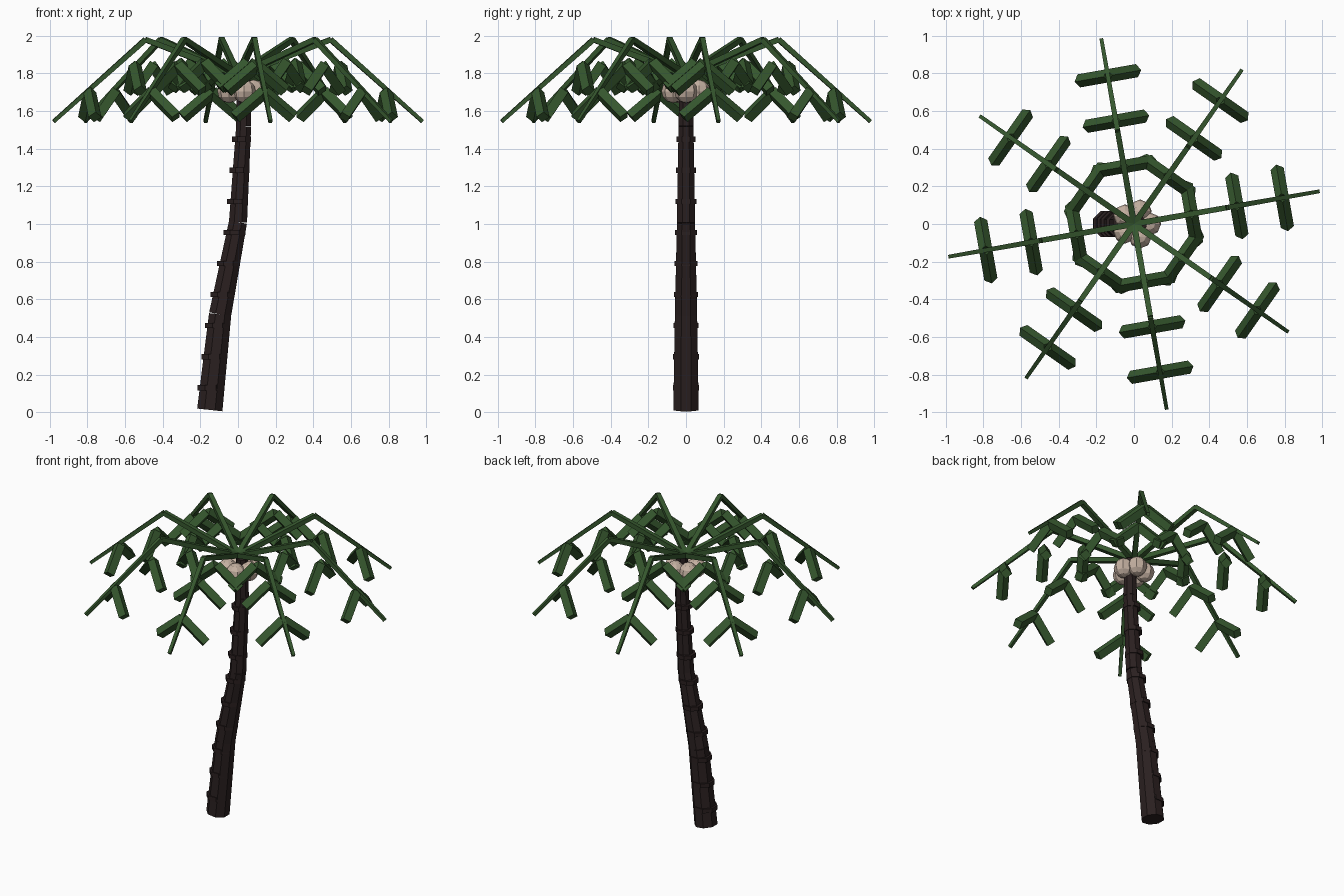
import bpy, bmesh, math
from mathutils import Matrix, Vector

if "Cube" in bpy.data.objects:
    bpy.data.objects.remove(bpy.data.objects["Cube"])


def material(name, rgb):
    m = bpy.data.materials.new(name)
    m.diffuse_color = (*rgb, 1)
    m.use_nodes = True
    m.node_tree.nodes["Principled BSDF"].inputs["Base Color"].default_value = m.diffuse_color
    return m


GREEN = material("leaf green", (0.036, 0.095, 0.027))
BROWN = material("dark bark", (0.023, 0.014, 0.014))
BEIGE = material("pale husk", (0.56, 0.44, 0.36))


def make_object(name, bm, mat):
    bmesh.ops.recalc_face_normals(bm, faces=bm.faces)
    mesh = bpy.data.meshes.new(name)
    bm.to_mesh(mesh)
    bm.free()
    mesh.materials.append(mat)
    ob = bpy.data.objects.new(name, mesh)
    bpy.context.collection.objects.link(ob)
    return ob


def tapered(bm, a, b, r0, r1, sides):
    """Tapered prism between two points, flat sides towards the axes."""
    a, b = Vector(a), Vector(b)
    d = b - a
    side = Vector((0, 0, 1)).cross(d)
    side = side.normalized() if side.length > 1e-6 else Vector((0, 1, 0))
    up = d.normalized().cross(side)
    rings = []
    for p, r in ((a, r0), (b, r1)):
        ring = []
        for i in range(sides):
            t = 2 * math.pi * (i + 0.5) / sides
            ring.append(bm.verts.new(p + side * r * math.cos(t) + up * r * math.sin(t)))
        rings.append(ring)
    for i in range(sides):
        j = (i + 1) % sides
        bm.faces.new((rings[0][i], rings[0][j], rings[1][j], rings[1][i]))
    bm.faces.new(rings[0][::-1])
    bm.faces.new(rings[1])


# Leaning trunk in four straight tapered sections
path = [(-0.15, 0.012, 0.073), (-0.095, 0.52, 0.064), (0.0, 1.01, 0.052),
        (0.03, 1.52, 0.043), (0.03, 1.78, 0.038)]
bm = bmesh.new()
for (x0, z0, r0), (x1, z1, r1) in zip(path, path[1:]):
    tapered(bm, (x0, 0, z0), (x1, 0, z1), r0, r1, 8)
make_object("trunk", bm, BROWN)


def trunk_x(z):
    for (x0, z0, _), (x1, z1, _) in zip(path, path[1:]):
        if z <= z1:
            return x0 + (x1 - x0) * (z - z0) / (z1 - z0)
    return path[-1][0]


# Level bark rings up the trunk
bm = bmesh.new()
for i in range(9):
    z = 0.13 + 0.165 * i
    r = 0.076 - 0.0026 * i
    x = trunk_x(z) - 0.008
    tapered(bm, (x, 0, z - 0.014), (x, 0, z + 0.014), r, r, 8)
make_object("bark_rings", bm, BROWN)

# Cluster of faceted nuts under the crown
bm = bmesh.new()
for i in range(5):
    t = math.radians(72 * i)
    place = Matrix.Translation((0.01 + 0.072 * math.cos(t), 0.072 * math.sin(t), 1.705))
    bmesh.ops.create_uvsphere(bm, u_segments=8, v_segments=6, radius=0.062, matrix=place)
make_object("nuts", bm, BEIGE)

# Eight fronds: bent rib plus three drooping leaflet pairs
SLANT = math.radians(40)
ROLL = math.radians(43)
LENGTH, THICK = 0.205, 0.05
leaf_rows = [(0.31, 1.855), (0.555, 1.84), (0.80, 1.70)]
ribs, leaves = bmesh.new(), bmesh.new()
for k in range(8):
    yaw = math.radians(10 + 45 * k)
    out = Vector((math.cos(yaw), math.sin(yaw), 0))
    hub, peak, tip = [out * r + Vector((0, 0, z))
                      for r, z in ((0, 1.79), (0.5, 1.98), (0.995, 1.545))]
    tapered(ribs, hub, peak, 0.023, 0.02, 4)
    tapered(ribs, peak, tip, 0.02, 0.014, 4)
    for r, z in leaf_rows:
        for s in (1, -1):
            place = (Matrix.Translation(out * r + Vector((0, 0, z)))
                     @ Matrix.Rotation(yaw, 4, 'Z')
                     @ Matrix.Rotation(-s * SLANT, 4, 'X')
                     @ Matrix.Translation((0, s * LENGTH / 2, 0))
                     @ Matrix.Rotation(ROLL, 4, 'Y')
                     @ Matrix.Diagonal((THICK, LENGTH, THICK, 1)))
            bmesh.ops.create_cube(leaves, size=1, matrix=place)
make_object("frond_ribs", ribs, GREEN)
make_object("leaflets", leaves, GREEN)
